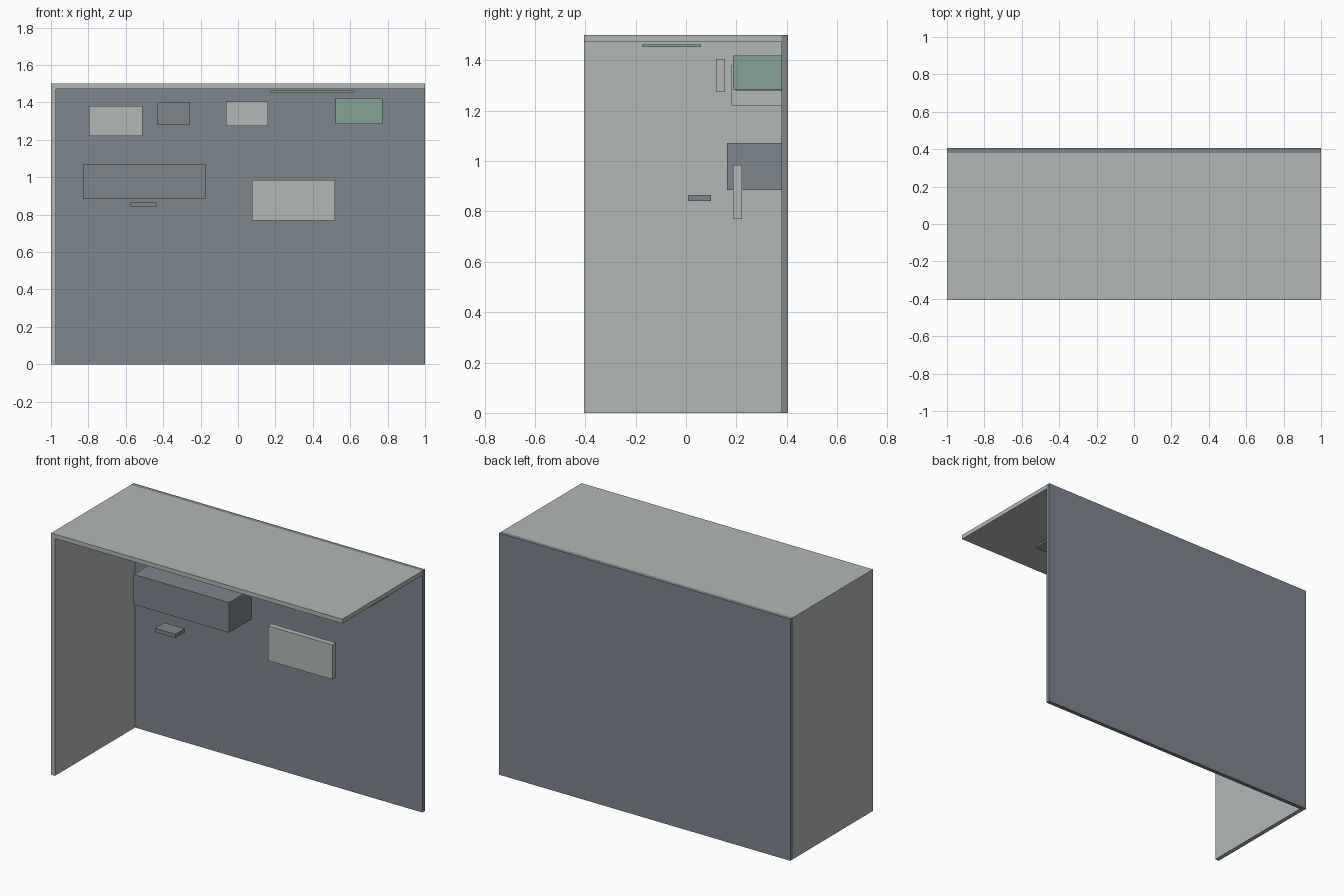
import bpy

if "Cube" in bpy.data.objects:
    bpy.data.objects.remove(bpy.data.objects["Cube"])


def make_material(name, rgb):
    mat = bpy.data.materials.new(name)
    mat.diffuse_color = (*rgb, 1.0)
    mat.use_nodes = True
    mat.node_tree.nodes["Principled BSDF"].inputs["Base Color"].default_value = mat.diffuse_color
    return mat


slate = make_material("slate grey", (0.205, 0.238, 0.270))
pale = make_material("pale grey", (0.445, 0.479, 0.474))
green = make_material("sage green", (0.235, 0.366, 0.309))


def box(name, mat, x, y, z):
    """Add a box spanning the given (low, high) ranges."""
    spans = (x, y, z)
    bpy.ops.mesh.primitive_cube_add(size=1, location=[(a + b) / 2 for a, b in spans])
    obj = bpy.context.object
    obj.name = name
    obj.scale = [b - a for a, b in spans]
    bpy.ops.object.transform_apply(location=False, rotation=False, scale=True)
    obj.data.materials.append(mat)
    return obj


FRONT, WALL, BACK = -0.405, 0.38, 0.405   # room depth: open front, wall face, wall back
TOP, CEILING = 1.5, 1.473

# Room shell: back wall, left wall and ceiling
box("back_wall", slate, (-1, 1), (WALL, BACK), (0, TOP))
box("left_wall", pale, (-1, -0.973), (FRONT, WALL), (0, CEILING))
box("ceiling", pale, (-1, 1), (FRONT, WALL), (CEILING, TOP))

# Boxes fixed to the back wall
box("long_cabinet", slate, (-0.83, -0.175), (0.162, WALL), (0.885, 1.072))
box("left_wall_box", pale, (-0.797, -0.51), (0.18, WALL), (1.22, 1.38))
box("middle_wall_box", slate, (-0.43, -0.257), (0.197, WALL), (1.28, 1.40))
box("right_wall_box", green, (0.522, 0.772), (0.187, WALL), (1.285, 1.42))

# Free panels and small shelf
box("upper_panel", pale, (-0.065, 0.16), (0.119, 0.155), (1.275, 1.405))
box("large_panel", pale, (0.075, 0.518), (0.187, 0.223), (0.77, 0.985))
box("small_shelf", slate, (-0.575, -0.435), (0.008, 0.10), (0.841, 0.865))
box("ceiling_panel", green, (0.17, 0.622), (-0.175, 0.06), (1.452, 1.463))
